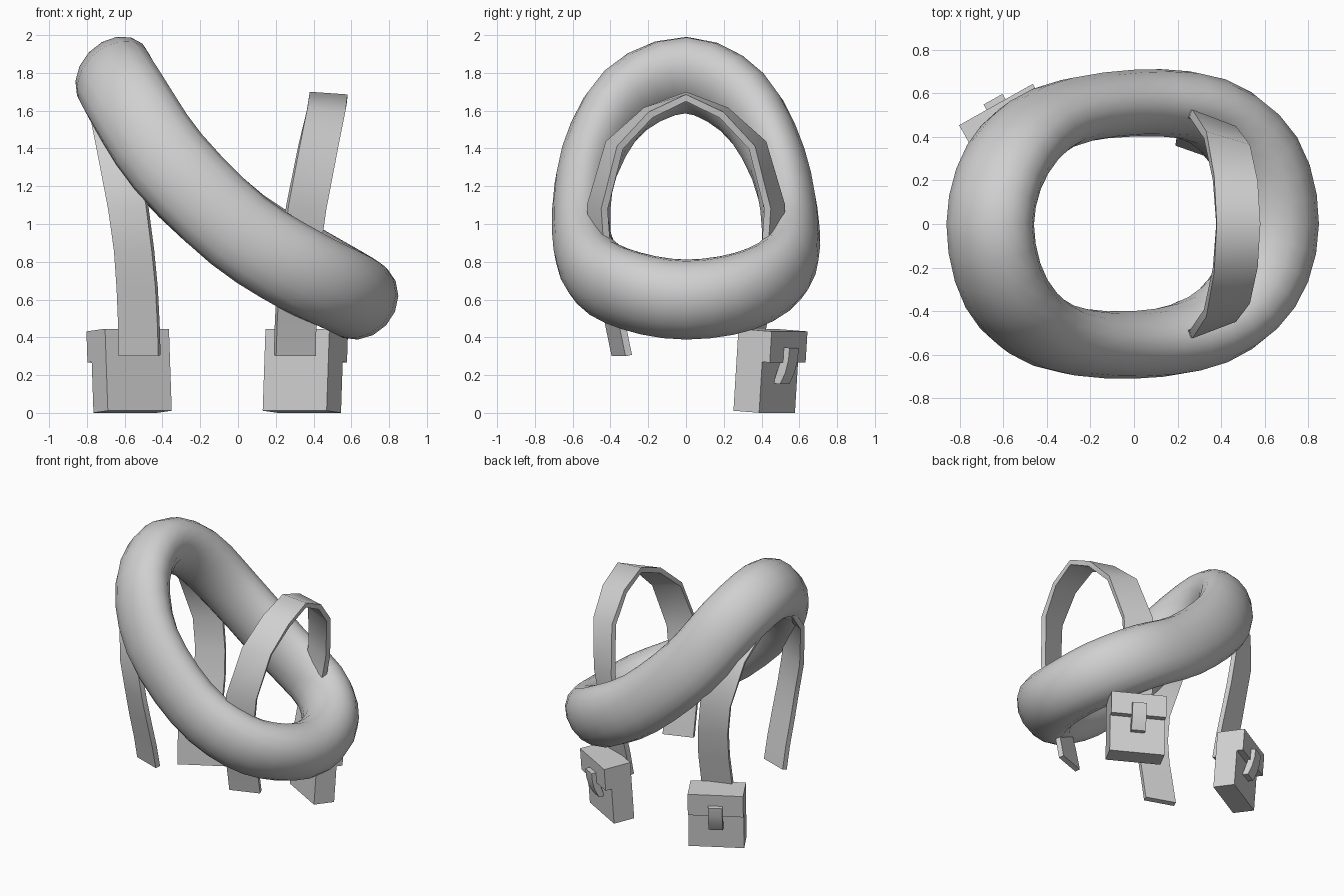
import bpy, bmesh, math
from mathutils import Vector, Matrix

if "Cube" in bpy.data.objects:
    bpy.data.objects.remove(bpy.data.objects["Cube"])

MIRROR_X = -0.11  # plane between the two straps

grey = bpy.data.materials.new("light_grey")
grey.diffuse_color = (0.63, 0.63, 0.63, 1)
grey.use_nodes = True
grey.node_tree.nodes["Principled BSDF"].inputs["Base Color"].default_value = grey.diffuse_color


def finish(name, bm, smooth=None):
    bmesh.ops.recalc_face_normals(bm, faces=bm.faces)
    mesh = bpy.data.meshes.new(name)
    bm.to_mesh(mesh)
    bm.free()
    obj = bpy.data.objects.new(name, mesh)
    bpy.context.collection.objects.link(obj)
    mesh.materials.append(grey)
    if smooth:
        bpy.ops.object.select_all(action='DESELECT')
        bpy.context.view_layer.objects.active = obj
        obj.select_set(True)
        bpy.ops.object.shade_smooth_by_angle(angle=math.radians(smooth))
    return obj


def loft(bm, rings, closed=False):
    rows = [[bm.verts.new(p) for p in r] for r in rings]
    n = len(rows[0])
    for i in range(len(rows) - (not closed)):
        a, b = rows[i], rows[(i + 1) % len(rows)]
        for j in range(n):
            k = (j + 1) % n
            bm.faces.new((a[j], a[k], b[k], b[j]))
    if not closed:
        bm.faces.new(rows[0])
        bm.faces.new(rows[-1])


def spline(pts, i, t):
    p0, p1, p2, p3 = (pts[(i + k) % len(pts)] for k in (-1, 0, 1, 2))
    return 0.5 * (2 * p1 + (p2 - p0) * t + (2 * p0 - 5 * p1 + 4 * p2 - p3) * t * t
                  + (3 * p1 - p0 - 3 * p2 + p3) * t ** 3)


# Tilted ring: slightly uneven centre line with radial and normal half widths
full = [((-0.660, 0, 1.788), 0.177, 0.227),
        ((-0.58, 0.297, 1.645), 0.170, 0.23), ((-0.37, 0.488, 1.32), 0.152, 0.23),
        ((0, 0.555, 0.97), 0.153, 0.227), ((0.34, 0.518, 0.77), 0.16, 0.23),
        ((0.565, 0.31, 0.645), 0.187, 0.23),
        ((0.638, 0, 0.600), 0.20, 0.223),
        ((0.56, -0.287, 0.645), 0.187, 0.23), ((0.34, -0.485, 0.75), 0.167, 0.23),
        ((0, -0.555, 0.965), 0.155, 0.227), ((-0.37, -0.512, 1.33), 0.157, 0.23),
        ((-0.585, -0.32, 1.655), 0.172, 0.23)]
centres = [Vector(f[0]) for f in full]
sizes = [Vector((f[1], f[2], 0)) for f in full]
path = [(spline(centres, i, t / 3), spline(sizes, i, t / 3))
        for i in range(len(full)) for t in range(3)]
up = Vector((0.68, 0, 0.73))
rings = []
for i, (c, s) in enumerate(path):
    tangent = (path[(i + 1) % len(path)][0] - path[i - 1][0]).normalized()
    normal = (up - tangent * up.dot(tangent)).normalized()
    radial = tangent.cross(normal)
    rings.append([c + radial * s.x * math.cos(a) + normal * s.y * math.sin(a)
                  for a in (math.tau * j / 16 for j in range(16))])
bm = bmesh.new()
loft(bm, rings, closed=True)
finish("tilted_ring", bm, 60)

# Arched straps: centre (x, y, z) and half width vector, front leg to top
leg = [((0.307, -0.357, 0.30), (0.105, 0.037, 0)), ((0.311, -0.392, 0.47), (0.104, 0.037, 0)),
       ((0.32, -0.438, 0.66), (0.103, 0.037, 0)), ((0.337, -0.472, 0.86), (0.10, 0.038, 0)),
       ((0.368, -0.487, 1.09), (0.10, 0.038, -0.01)),
       ((0.432, -0.395, 1.425), (0.10, 0.03, -0.012)), ((0.468, -0.21, 1.605), (0.10, 0.012, -0.012)),
       ((0.48, 0, 1.693), (0.10, 0, -0.007))]
arch = leg + [((c[0], -c[1], c[2]), (w[0], -w[1], w[2])) for c, w in leg[-2::-1]]


def side(p, mirrored):
    return Vector((2 * MIRROR_X - p.x, p.y, p.z)) if mirrored else Vector(p)


def strap(name, mirrored):
    pts = [Vector(c) for c, w in arch]
    rings = []
    for i, (c, w) in enumerate(arch):
        c, w = Vector(c), Vector(w)
        tangent = pts[min(i + 1, len(pts) - 1)] - pts[max(i - 1, 0)]
        inward = w.cross(tangent).normalized() * 0.037
        if inward.dot(Vector((0.4, 0, 0.9)) - c) < 0:
            inward = -inward
        rings.append([side(p, mirrored) for p in (c - w, c + w, c + w + inward, c - w + inward)])
    bm = bmesh.new()
    loft(bm, rings)
    finish(name, bm, 60)


# Pouches: local x along the width, y outward, z up
def prism(name, outline, width, mirrored, smooth=None):
    place = (Matrix.Translation((0.338, 0.414, 0.006))
             @ Matrix.Rotation(math.radians(-29.3), 4, 'Z')
             @ Matrix.Rotation(math.radians(-4), 4, 'X'))
    bm = bmesh.new()
    loft(bm, [[side(place @ Vector((x, y, z)), mirrored) for y, z in outline]
              for x in (-width / 2, width / 2)])
    finish(name, bm, smooth)


def pouch(prefix, mirrored):
    f = 0.078  # outer face of the body
    prism(prefix + "_pouch_body", [(-f, 0), (f, 0), (f, 0.435), (-f, 0.435)], 0.388, mirrored)
    prism(prefix + "_pouch_flap", [(f, 0.27), (f + 0.046, 0.27), (f + 0.046, 0.435), (f, 0.435)],
          0.388, mirrored)
    # Curved clasp running from the flap down to the body
    prism(prefix + "_pouch_clasp",
          [(f + 0.035, 0.35), (f + 0.08, 0.35), (f + 0.078, 0.285), (f + 0.063, 0.215),
           (f + 0.036, 0.155), (f - 0.005, 0.155), (f + 0.01, 0.21), (f + 0.03, 0.275)],
          0.1, mirrored, 40)


for prefix, mirrored in (("right", False), ("left", True)):
    strap(prefix + "_strap", mirrored)
    pouch(prefix, mirrored)
